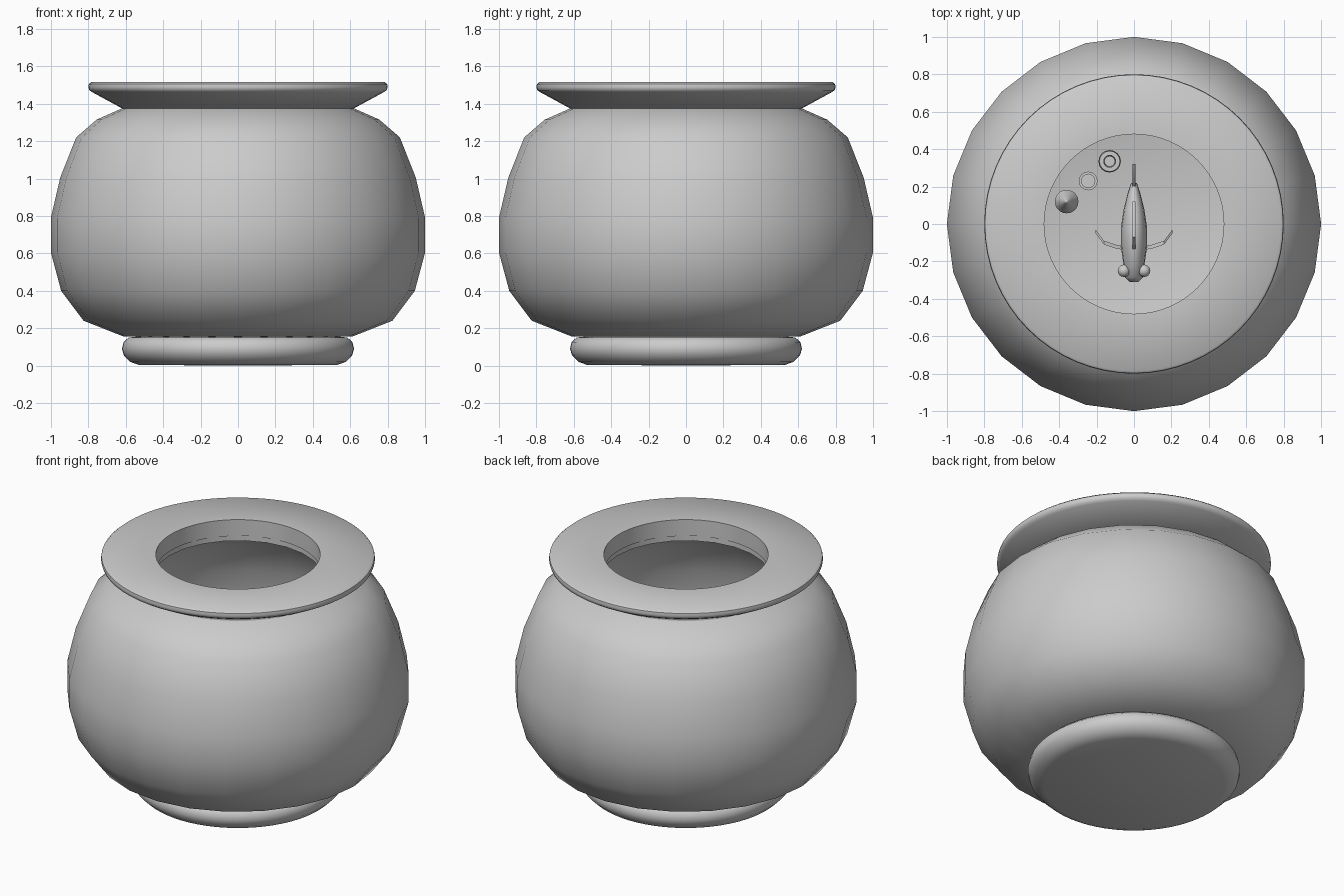
import bpy, bmesh, math
from mathutils import Vector

if "Cube" in bpy.data.objects:
    bpy.data.objects.remove(bpy.data.objects["Cube"])


def make(name, verts, faces, angle=40):
    me = bpy.data.meshes.new(name)
    me.from_pydata(verts, [], faces)
    bm = bmesh.new()
    bm.from_mesh(me)
    bmesh.ops.remove_doubles(bm, verts=bm.verts, dist=1e-5)
    bmesh.ops.recalc_face_normals(bm, faces=bm.faces)
    bm.to_mesh(me)
    bm.free()
    ob = bpy.data.objects.new(name, me)
    bpy.context.collection.objects.link(ob)
    bpy.ops.object.select_all(action='DESELECT')
    ob.select_set(True)
    bpy.context.view_layer.objects.active = ob
    bpy.ops.object.shade_smooth_by_angle(angle=math.radians(angle))
    return ob


def lathe(name, profile, sides, centre=(0, 0), closed=False, angle=40):
    """Spin an (r, z) profile about a vertical axis."""
    n = len(profile)
    verts = [(centre[0] + r * math.cos(2 * math.pi * i / sides),
              centre[1] + r * math.sin(2 * math.pi * i / sides), z)
             for i in range(sides) for r, z in profile]
    faces = []
    for i in range(sides):
        j = (i + 1) % sides
        for k in range(n if closed else n - 1):
            m = (k + 1) % n
            quad = [i * n + k, j * n + k, j * n + m, i * n + m]
            if profile[k][0] == 0:
                quad.pop(1)
            elif profile[m][0] == 0:
                quad.pop(2)
            faces.append(quad)
    return make(name, verts, faces, angle)


def fin(name, outline, thick):
    """Flat vertical fin on the centre plane from a (y, z) outline."""
    n = len(outline)
    verts = [(s * thick / 2, y, z) for s in (-1, 1) for y, z in outline]
    faces = [list(range(n))[::-1], list(range(n, 2 * n))]
    faces += [[k, (k + 1) % n, n + (k + 1) % n, n + k] for k in range(n)]
    return make(name, verts, faces)


# Glass bowl: faceted outer wall, inner wall and flat inside floor
outer = [(0, 0.15), (0.61, 0.155), (0.825, 0.24), (0.945, 0.40), (1.0, 0.605),
         (1.0, 0.79), (0.95, 1.005), (0.865, 1.22), (0.755, 1.315), (0.62, 1.375), (0.49, 1.41)]
inner = [(0.49, 1.375), (0.60, 1.34), (0.73, 1.275), (0.835, 1.19), (0.91, 0.99),
         (0.96, 0.785), (0.96, 0.61), (0.91, 0.42), (0.80, 0.28), (0.60, 0.195), (0, 0.19)]
lathe("bowl", outer + inner, 24, angle=50)

# Flared rim
lathe("rim", [(0.48, 1.515), (0.785, 1.515), (0.797, 1.505), (0.80, 1.488), (0.795, 1.472),
              (0.78, 1.462), (0.62, 1.375), (0.56, 1.385), (0.48, 1.41)], 64, closed=True)

# Rounded foot
lathe("foot", [(0, 0), (0.53, 0.004), (0.575, 0.02), (0.61, 0.055), (0.62, 0.09),
               (0.612, 0.125), (0.585, 0.15), (0.54, 0.155), (0, 0.155)], 64)

# Fish body: ellipses lofted along y (y, half width, half height)
ZF = 0.70
stations = [(-0.31, 0.022, 0.025), (-0.285, 0.048, 0.055), (-0.22, 0.056, 0.09),
            (-0.12, 0.07, 0.125), (-0.02, 0.07, 0.13), (0.08, 0.055, 0.105),
            (0.16, 0.035, 0.06), (0.22, 0.015, 0.04)]
S = 16
bv = [(w * math.cos(2 * math.pi * i / S), y, ZF + h * math.sin(2 * math.pi * i / S))
      for y, w, h in stations for i in range(S)]
bf = [[r * S + i, r * S + (i + 1) % S, (r + 1) * S + (i + 1) % S, (r + 1) * S + i]
      for r in range(len(stations) - 1) for i in range(S)]
bf += [list(range(S)), list(range((len(stations) - 1) * S, len(stations) * S))]
make("fish_body", bv, bf, 60)

# Tail, back and belly fins
fin("tail_fin", [(0.19, ZF + 0.03), (0.26, ZF + 0.11), (0.32, ZF + 0.15), (0.29, ZF),
                 (0.32, ZF - 0.15), (0.26, ZF - 0.11), (0.19, ZF - 0.03)], 0.014)
fin("back_fin", [(-0.14, ZF + 0.11), (-0.07, ZF + 0.21), (0.04, ZF + 0.19),
                 (0.12, ZF + 0.14), (0.11, ZF + 0.07)], 0.014)
fin("belly_fin", [(0.02, ZF - 0.11), (0.09, ZF - 0.17), (0.13, ZF - 0.07)], 0.012)

# Side fins and eyes, mirrored
path = [(0.05, -0.13, 0.03), (0.10, -0.12, 0.045), (0.16, -0.10, 0.06), (0.205, -0.04, 0.03)]
for s, side in ((-1, "left"), (1, "right")):
    v = [(s * x, y + d, ZF - 0.03 + e * h) for x, y, h in path
         for d, e in ((-0.01, -1), (0.01, -1), (0.01, 1), (-0.01, 1))]
    f = [[r * 4 + i, r * 4 + (i + 1) % 4, r * 4 + 4 + (i + 1) % 4, r * 4 + 4 + i]
         for r in range(3) for i in range(4)] + [[0, 1, 2, 3], [12, 13, 14, 15]]
    make("side_fin_" + side, v, f)
    bpy.ops.mesh.primitive_uv_sphere_add(segments=16, ring_count=10, radius=0.033,
                                         location=(s * 0.054, -0.25, ZF + 0.04))
    bpy.context.object.name = "eye_" + side
    bpy.ops.object.shade_smooth()

# Three small ornament towers on the floor
Z0 = 0.19
lathe("roofed_tower", [(0, Z0), (0.045, Z0), (0.045, 0.42), (0.063, 0.42), (0.035, 0.48),
                       (0.008, 0.55), (0, 0.56)], 20, (-0.36, 0.12))
lathe("middle_tower", [(0, Z0), (0.04, Z0), (0.04, 0.32), (0.05, 0.35), (0.05, 0.38),
                       (0.036, 0.38), (0.036, 0.34), (0, 0.34)], 16, (-0.245, 0.23))
lathe("open_tower", [(0, Z0), (0.05, Z0), (0.05, 0.34), (0.06, 0.37), (0.055, 0.40),
                     (0.032, 0.40), (0.028, 0.34), (0, 0.34)], 16, (-0.13, 0.335))
